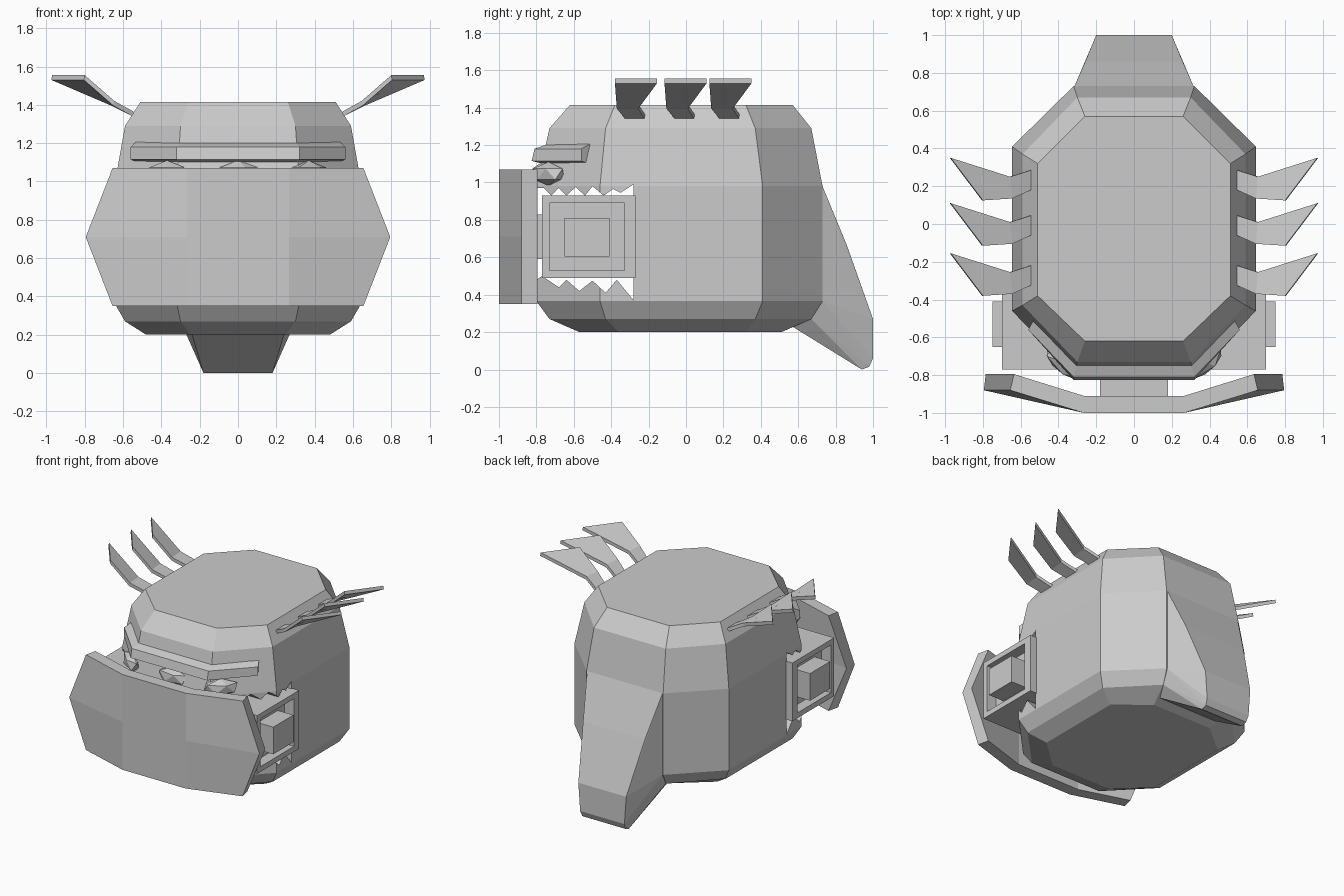
import bpy, bmesh, math
from mathutils import Vector

if "Cube" in bpy.data.objects:
    bpy.data.objects.remove(bpy.data.objects["Cube"])

grey = bpy.data.materials.new("plain grey")
grey.diffuse_color = (0.6, 0.6, 0.6, 1)
grey.use_nodes = True
grey.node_tree.nodes["Principled BSDF"].inputs["Base Color"].default_value = grey.diffuse_color


def finish(name, bm):
    bmesh.ops.recalc_face_normals(bm, faces=bm.faces)
    mesh = bpy.data.meshes.new(name)
    bm.to_mesh(mesh)
    bm.free()
    ob = bpy.data.objects.new(name, mesh)
    bpy.context.collection.objects.link(ob)
    mesh.materials.append(grey)
    return ob


def loft(name, rings):
    """Join equal-length closed rings and cap both ends."""
    bm = bmesh.new()
    rows = [[bm.verts.new(p) for p in r] for r in rings]
    n = len(rows[0])
    for a, b in zip(rows, rows[1:]):
        for i in range(n):
            j = (i + 1) % n
            bm.faces.new((a[i], a[j], b[j], b[i]))
    bm.faces.new(rows[0])
    bm.faces.new(rows[-1])
    return finish(name, bm)


def box(name, lo, hi):
    ring = lambda z: [(lo[0], lo[1], z), (hi[0], lo[1], z), (hi[0], hi[1], z), (lo[0], hi[1], z)]
    return loft(name, [ring(lo[2]), ring(hi[2])])


def cut(ob, cutter):
    mod = ob.modifiers.new("cut", 'BOOLEAN')
    mod.operation = 'DIFFERENCE'
    mod.solver = 'EXACT'
    mod.object = cutter
    cutter.hide_render = True
    cutter.hide_viewport = True


# Head: stacked octagons (z, side x, corner x, front y, side front y, side back y, back y)
levels = [
    (0.20, 0.48, 0.25, -0.57, -0.36, 0.32, 0.51),
    (0.27, 0.59, 0.30, -0.73, -0.43, 0.37, 0.67),
    (0.365, 0.645, 0.32, -0.80, -0.46, 0.41, 0.73),
    (0.98, 0.645, 0.32, -0.80, -0.46, 0.41, 0.73),
    (1.29, 0.59, 0.30, -0.73, -0.43, 0.37, 0.67),
    (1.415, 0.51, 0.26, -0.62, -0.38, 0.32, 0.57),
]
head = loft("head", [
    [(-c, f, z), (c, f, z), (s, sf, z), (s, sb, z), (c, b, z), (-c, b, z), (-s, sb, z), (-s, sf, z)]
    for z, s, c, f, sf, sb, b in levels])

# Jagged mouth slot through the front of the head
upper = [(-0.90, 0.97), (-0.76, 0.97), (-0.72, 0.93), (-0.68, 0.97), (-0.64, 0.93), (-0.59, 0.975),
         (-0.54, 0.93), (-0.50, 0.98), (-0.44, 0.93), (-0.39, 0.965), (-0.35, 0.945), (-0.28, 0.99)]
lower = [(-0.28, 0.37), (-0.37, 0.48), (-0.43, 0.41), (-0.50, 0.475), (-0.57, 0.42), (-0.64, 0.48),
         (-0.68, 0.44), (-0.77, 0.50), (-0.80, 0.48), (-0.90, 0.48)]
mouth = loft("mouth_cutter", [[(x, y, z) for y, z in upper + lower] for x in (-1, 1)])
cut(head, mouth)

# Breather box across the mouth, with recessed ends and a square block in each
breather = box("breather_box", (-0.70, -0.77, 0.49), (0.70, -0.27, 0.93))
for s, side in ((-1, "left"), (1, "right")):
    x0, x1 = sorted((s * 0.62, s * 0.8))
    cut(breather, box(side + "_recess_cutter", (x0, -0.73, 0.53), (x1, -0.33, 0.89)))
    x0, x1 = sorted((s * 0.60, s * 0.75))
    box(side + "_breather_block", (x0, -0.65, 0.605), (x1, -0.41, 0.81))
box("mask_bracket", (-0.18, -0.92, 0.59), (0.18, -0.70, 0.83))


# Bent face plate with pointed ends
def plate_ring(s, end):
    out = []
    for z in (0.35, 0.71, 1.07):
        out.append((s * (0.795 if z == 0.71 else 0.655), -0.88, z) if end else (s * 0.265, -1.0, z))
    for z in (1.07, 0.71, 0.35):
        out.append((s * (0.785 if z == 0.71 else 0.635), -0.795, z) if end else (s * 0.265, -0.91, z))
    return out


loft("face_plate", [plate_ring(-1, True), plate_ring(-1, False), plate_ring(1, False), plate_ring(1, True)])

# Brow bar wrapped round the front
brow = []
for s, end in ((-1, True), (-1, False), (1, False), (1, True)):
    if end:
        brow.append([(s * 0.56, -0.56, 1.115), (s * 0.56, -0.56, 1.18),
                     (s * 0.535, -0.515, 1.205), (s * 0.50, -0.49, 1.09)])
    else:
        brow.append([(s * 0.32, -0.825, 1.115), (s * 0.32, -0.81, 1.18),
                     (s * 0.30, -0.74, 1.205), (s * 0.29, -0.72, 1.09)])
loft("brow_bar", brow)

# Faceted eyes under the brow
for x, y, turn, side in ((-0.37, -0.735, -0.7, "left"), (0, -0.77, 0, "middle"), (0.37, -0.735, 0.7, "right")):
    bm = bmesh.new()
    bmesh.ops.create_icosphere(bm, subdivisions=1, radius=1)
    for v in bm.verts:
        p = Vector((v.co.x * 0.13, v.co.y * 0.06, v.co.z * 0.065))
        v.co = (x + p.x * math.cos(turn) - p.y * math.sin(turn),
                y + p.x * math.sin(turn) + p.y * math.cos(turn), 1.045 + p.z)
    finish(side + "_eye", bm)

# Three bent fins on each side
for s, side in ((-1, "left"), (1, "right")):
    for i, dy in enumerate((0, -0.24, -0.505)):
        rows = [((0.545, 0.18, 1.365), (0.545, 0.285, 1.365)),
                ((0.645, 0.135, 1.42), (0.655, 0.25, 1.42)),
                ((0.80, 0.125, 1.555), (0.97, 0.35, 1.555))]
        rings = []
        for a, b in rows:
            a, b = [Vector((s * p[0], p[1] + dy, p[2])) for p in (a, b)]
            d = Vector((s * 0.005, 0, -0.025))
            rings.append([a, b, b + d, a + d])
        loft(f"{side}_fin_{i + 1}", rings)

# Neck guard flaring down behind the head
bm = bmesh.new()
for y, z, x in ((0.73, 0.98, 0.315), (0.73, 0.365, 0.315), (0.67, 0.27, 0.30), (0.56, 0.235, 0.25),
                (0.86, 0.665, 0.258), (1.0, 0.27, 0.20), (1.0, 0.06, 0.185), (0.98, 0.015, 0.18),
                (0.94, 0.0, 0.18)):
    for s in (-1, 1):
        bm.verts.new((s * x, y, z))
hull = bmesh.ops.convex_hull(bm, input=bm.verts)
loose = [v for v in bm.verts if not v.link_faces]
bmesh.ops.delete(bm, geom=loose, context='VERTS')
bmesh.ops.dissolve_limit(bm, angle_limit=0.03, verts=bm.verts, edges=bm.edges)
finish("neck_guard", bm)
